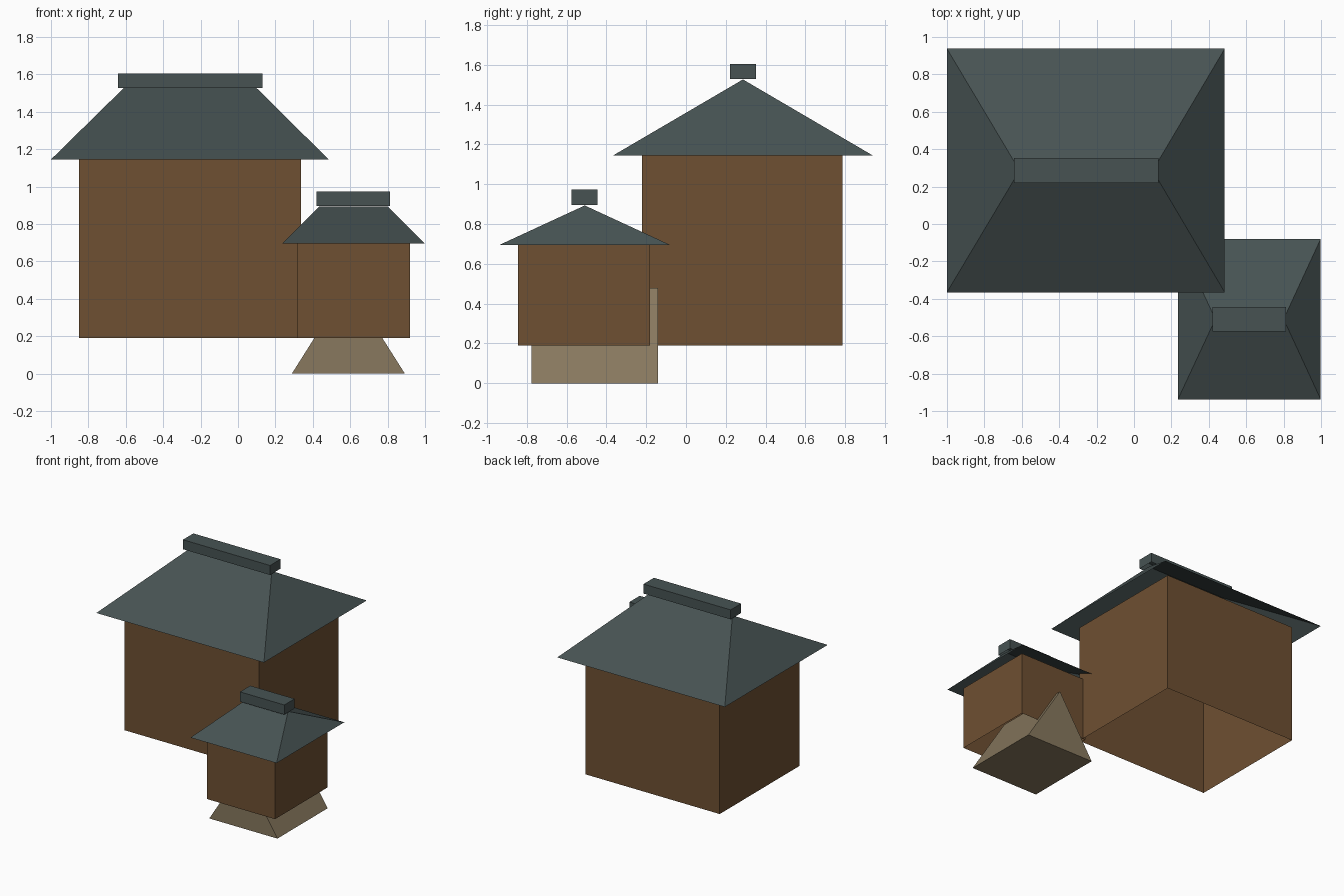
import bpy

if "Cube" in bpy.data.objects:
    bpy.data.objects.remove(bpy.data.objects["Cube"])


def material(name, rgb):
    m = bpy.data.materials.new(name)
    m.diffuse_color = (*rgb, 1)
    m.use_nodes = True
    m.node_tree.nodes["Principled BSDF"].inputs["Base Color"].default_value = m.diffuse_color
    return m


WOOD = material("brown timber", (0.156, 0.080, 0.032))
SLATE = material("dark slate", (0.063, 0.086, 0.086))
STONE = material("tan stone", (0.246, 0.190, 0.112))


def mesh_object(name, verts, faces, mat):
    me = bpy.data.meshes.new(name)
    me.from_pydata(verts, [], faces)
    me.materials.append(mat)
    ob = bpy.data.objects.new(name, me)
    bpy.context.collection.objects.link(ob)
    return ob


def shell(name, x, y, z, mat, lid):
    """Four upright sides, with an optional top face; the underside is open."""
    verts = [(a, b, c) for c in z
             for a, b in ((x[0], y[0]), (x[1], y[0]), (x[1], y[1]), (x[0], y[1]))]
    faces = [(i, (i + 1) % 4, (i + 1) % 4 + 4, i + 4) for i in range(4)]
    if lid:
        faces.append((4, 5, 6, 7))
    return mesh_object(name, verts, faces, mat)


def hip_roof(name, x, y, z, ridge_x):
    """Four slopes meeting in a ridge along x, open underneath."""
    mid = (y[0] + y[1]) / 2
    verts = [(x[0], y[0], z[0]), (x[1], y[0], z[0]), (x[1], y[1], z[0]), (x[0], y[1], z[0]),
             (ridge_x[0], mid, z[1]), (ridge_x[1], mid, z[1])]
    return mesh_object(name, verts, [(0, 1, 5, 4), (1, 2, 5), (2, 3, 4, 5), (3, 0, 4)], SLATE)


# Main house
shell("main_walls", (-0.85, 0.338), (-0.22, 0.787), (0.19, 1.145), WOOD, False)
hip_roof("main_roof", (-1.0, 0.485), (-0.365, 0.937), (1.145, 1.526), (-0.612, 0.10))
shell("main_ridge_cap", (-0.642, 0.13), (0.22, 0.352), (1.528, 1.604), SLATE, True)

# Small annex
shell("annex_walls", (0.315, 0.92), (-0.845, -0.18), (0.19, 0.695), WOOD, False)
hip_roof("annex_roof", (0.235, 0.998), (-0.937, -0.08), (0.695, 0.893), (0.435, 0.80))
shell("annex_ridge_cap", (0.42, 0.813), (-0.575, -0.445), (0.895, 0.973), SLATE, True)

# Triangular stone footing that rises into the annex
footing = [(x, y, z) for y in (-0.775, -0.14)
           for x, z in ((0.288, 0), (0.892, 0), (0.59, 0.478))]
mesh_object("stone_footing", footing,
            [(0, 1, 2), (5, 4, 3), (0, 3, 4, 1), (1, 4, 5, 2), (2, 5, 3, 0)], STONE)
